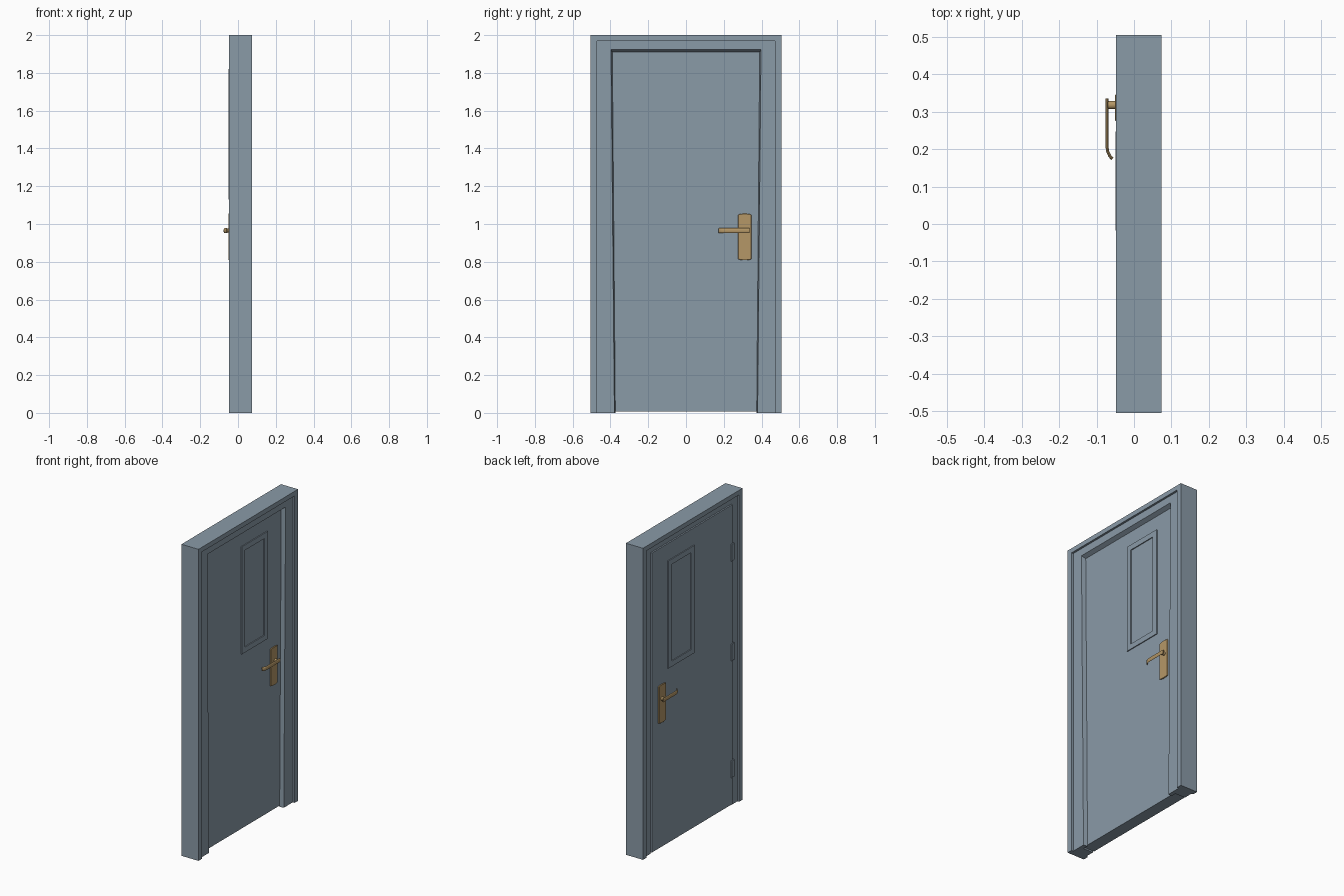
import bpy, bmesh, math
from mathutils import Vector

if "Cube" in bpy.data.objects:
    bpy.data.objects.remove(bpy.data.objects["Cube"])


def material(name, col):
    m = bpy.data.materials.new(name)
    m.diffuse_color = (*col, 1)
    m.use_nodes = True
    m.node_tree.nodes["Principled BSDF"].inputs["Base Color"].default_value = m.diffuse_color
    return m


GREY = material("blue grey paint", (0.255, 0.325, 0.39))
BRASS = material("brass", (0.46, 0.31, 0.135))


def finish(name, bm, mat):
    bmesh.ops.recalc_face_normals(bm, faces=bm.faces[:])
    me = bpy.data.meshes.new(name)
    bm.to_mesh(me)
    bm.free()
    ob = bpy.data.objects.new(name, me)
    bpy.context.collection.objects.link(ob)
    me.materials.append(mat)
    return ob


def box(name, x, y, z, mat, bevel=0):
    bm = bmesh.new()
    bmesh.ops.create_cube(bm, size=1)
    for v in bm.verts:
        v.co = Vector([(a[0] + a[1]) / 2 + c * (a[1] - a[0])
                       for a, c in zip((x, y, z), v.co)])
    if bevel:
        bmesh.ops.bevel(bm, geom=bm.edges[:], offset=bevel, segments=1, affect='EDGES')
    return finish(name, bm, mat)


def prism(name, pts, axis, lo, hi, mat):
    """Extrude a 2D outline along an axis (0 = x, 2 = z)."""
    bm = bmesh.new()

    def co(p, h):
        return (h, p[0], p[1]) if axis == 0 else (p[0], p[1], h)
    a = [bm.verts.new(co(p, lo)) for p in pts]
    b = [bm.verts.new(co(p, hi)) for p in pts]
    bm.faces.new(a)
    bm.faces.new(b)
    n = len(pts)
    for i in range(n):
        j = (i + 1) % n
        bm.faces.new((a[i], a[j], b[j], b[i]))
    return finish(name, bm, mat)


# Door frame: stepped section (x, half width at top, at bottom, height) swept over jambs and head
section = [(.073, .505, .505, 2), (.073, .47, .47, 1.97), (.06, .47, .47, 1.97),
           (.06, .397, .379, 1.923), (.034, .39, .374, 1.91), (.034, .41, .41, 1.932),
           (-.036, .41, .41, 1.932), (-.036, .47, .47, 1.97), (-.048, .47, .47, 1.97),
           (-.048, .505, .505, 2)]
bm = bmesh.new()
rows = [[bm.verts.new(p) for p in ((x, -wb, 0), (x, -wt, z), (x, wt, z), (x, wb, 0))]
        for x, wt, wb, z in section]
for i, r in enumerate(rows):
    s = rows[(i + 1) % len(rows)]
    for k in range(3):
        bm.faces.new((r[k], r[k + 1], s[k + 1], s[k]))
for k in (0, 3):
    bm.faces.new([r[k] for r in rows])
finish("door_frame", bm, GREY)

# Door leaf
FRONT, BACK = .033, -.043
box("door_leaf", (BACK, FRONT), (-.408, .408), (.008, 1.93), GREY)

# Raised window surround and pane on both faces
for side, face, s in (("front", FRONT, 1), ("back", BACK, -1)):
    y0, y1, z0, z1, w = -.017, .247, 1.13, 1.82, .034
    x = sorted((face - s * .002, face + s * .006))
    for part, ya, yb, za, zb in (("left", y0, y0 + w, z0, z1), ("right", y1 - w, y1, z0, z1),
                                 ("bottom", y0 + w, y1 - w, z0, z0 + w),
                                 ("top", y0 + w, y1 - w, z1 - w, z1)):
        box(f"window_trim_{side}_{part}", x, (ya, yb), (za, zb), GREY)

    # Handle plate with slightly arched ends
    arc = [(t, .005 * (1 - t * t)) for t in (-1, -.6, -.2, .2, .6, 1)]
    outline = [(.311 + .035 * t, .813 - h) for t, h in arc]
    outline += [(.311 + .035 * t, 1.05 + h) for t, h in reversed(arc)]
    plate = prism(f"handle_plate_{side}", outline, 0, *sorted((face, face + s * .008)), BRASS)
    bev = plate.modifiers.new("soft_edge", 'BEVEL')
    bev.width = .002
    bev.segments = 1

    # Lever: straight grip with a tip curling back to the door, swept as a rounded bar
    path = [(.031, .336), (.031, .205), (.029, .193), (.024, .182), (.017, .174)]
    bm = bmesh.new()
    rings = []
    for i, (d, y) in enumerate(path):
        a, b = path[max(i - 1, 0)], path[min(i + 1, len(path) - 1)]
        t = Vector((b[0] - a[0], b[1] - a[1])).normalized()
        ring = []
        for k in range(12):
            ang = math.tau * k / 12
            u, v = .004 * math.cos(ang), .013 * math.sin(ang)
            ring.append(bm.verts.new((face + s * (d - t.y * u - .002), y + t.x * u, .965 + v)))
        rings.append(ring)
    for r, q in zip(rings, rings[1:]):
        for k in range(12):
            bm.faces.new((r[k], r[(k + 1) % 12], q[(k + 1) % 12], q[k]))
    bm.faces.new(rings[0])
    bm.faces.new(rings[-1])
    lever = finish(f"handle_lever_{side}", bm, BRASS)

    # Spindle collar
    bpy.ops.mesh.primitive_cylinder_add(vertices=20, radius=.011, depth=.026,
                                        location=(face + s * .016, .318, .965),
                                        rotation=(0, math.pi / 2, 0))
    stem = bpy.context.object
    stem.name = f"handle_stem_{side}"
    stem.data.materials.append(BRASS)
    for ob in (lever, stem):
        bpy.ops.object.select_all(action='DESELECT')
        ob.select_set(True)
        bpy.context.view_layer.objects.active = ob
        bpy.ops.object.shade_smooth_by_angle(angle=math.radians(40))

# Three hinges on the back
for i, z in enumerate((.235, .985, 1.625)):
    box(f"hinge_{i + 1}", (-.047, -.034), (-.425, -.395), (z - .055, z + .055), GREY, .002)
